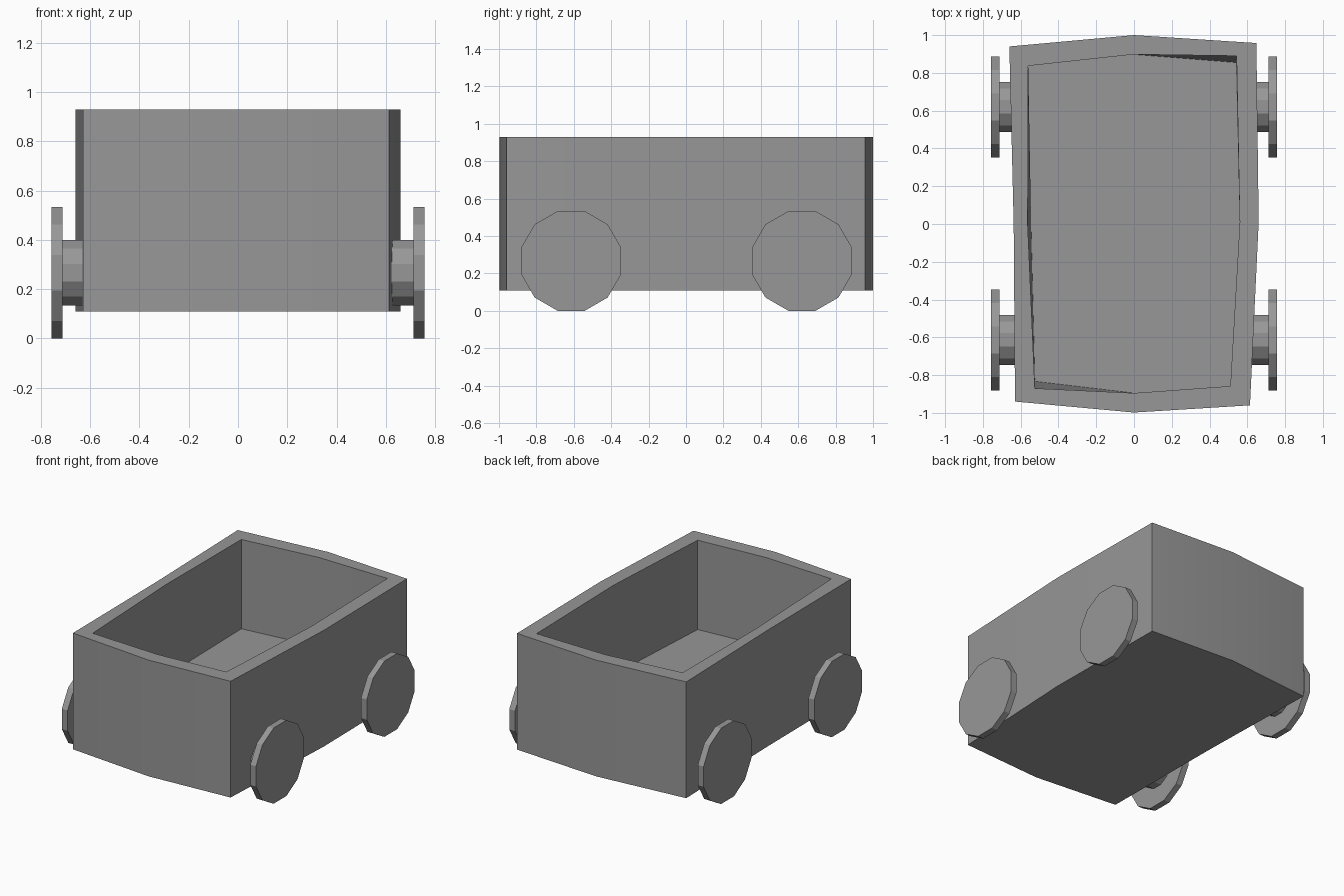
import bpy, bmesh, math
from mathutils import Matrix

if "Cube" in bpy.data.objects:
    bpy.data.objects.remove(bpy.data.objects["Cube"])

# Slightly irregular bowed outlines, counter-clockwise from the front left corner
OUTER = [(-.63, -.94), (0, -.998), (.614, -.96), (.66, .01), (.648, .958), (0, 1.0), (-.66, .94), (-.637, 0)]
RIM = [(-.525, -.87), (0, -.895), (.51, -.858), (.56, .01), (.543, .89), (0, .898), (-.56, .837), (-.563, 0)]
FLOOR = [(-.525, -.833), (0, -.895), (.51, -.858), (.56, .01), (.54, .855), (0, .898), (-.56, .837), (-.545, 0)]
BOTTOM_Z, FLOOR_Z, TOP_Z = .11, .30, .93

grey = bpy.data.materials.new("dark_grey")
grey.diffuse_color = (.31, .31, .31, 1)
grey.use_nodes = True
grey.node_tree.nodes["Principled BSDF"].inputs["Base Color"].default_value = grey.diffuse_color


def finish(name, bm):
    bmesh.ops.recalc_face_normals(bm, faces=bm.faces)
    mesh = bpy.data.meshes.new(name)
    bm.to_mesh(mesh)
    bm.free()
    mesh.materials.append(grey)
    obj = bpy.data.objects.new(name, mesh)
    bpy.context.collection.objects.link(obj)
    return obj


def cart_body():
    bm = bmesh.new()
    loops = [[bm.verts.new((x, y, z)) for x, y in outline] for outline, z in
             ((OUTER, BOTTOM_Z), (OUTER, TOP_Z), (RIM, TOP_Z), (FLOOR, FLOOR_Z))]
    # Outer walls, rim and inner walls
    for a, b in zip(loops, loops[1:]):
        for i in range(len(a)):
            j = (i + 1) % len(a)
            bm.faces.new((a[i], a[j], b[j], b[i]))
    # Underside and floor
    bm.faces.new(loops[0][::-1])
    bm.faces.new(loops[-1])
    # Bowed walls shade smoothly, corners stay sharp
    mesh = finish("cart_body", bm).data
    mesh.shade_smooth()
    mesh.set_sharp_from_angle(angle=math.radians(25))


def disc(name, apothem, x0, x1, y, z, sides=12):
    # Twelve-sided drum along x, resting on a flat side
    bm = bmesh.new()
    r = apothem / math.cos(math.pi / sides)
    place = (Matrix.Translation(((x0 + x1) / 2, y, z)) @ Matrix.Rotation(math.pi / 2, 4, 'Y')
             @ Matrix.Rotation(math.pi / sides, 4, 'Z'))
    bmesh.ops.create_cone(bm, cap_ends=True, segments=sides, radius1=r, radius2=r,
                          depth=abs(x1 - x0), matrix=place)
    finish(name, bm)


cart_body()

# Wheels and hubs at the four corners
for end, y in (("front", -.614), ("back", .62)):
    for side, s in (("left", -1), ("right", 1)):
        disc(f"{end}_{side}_wheel", .267, s * .713, s * .758, y, .267)
        disc(f"{end}_{side}_hub", .133, s * .61, s * .713, y, .267)
